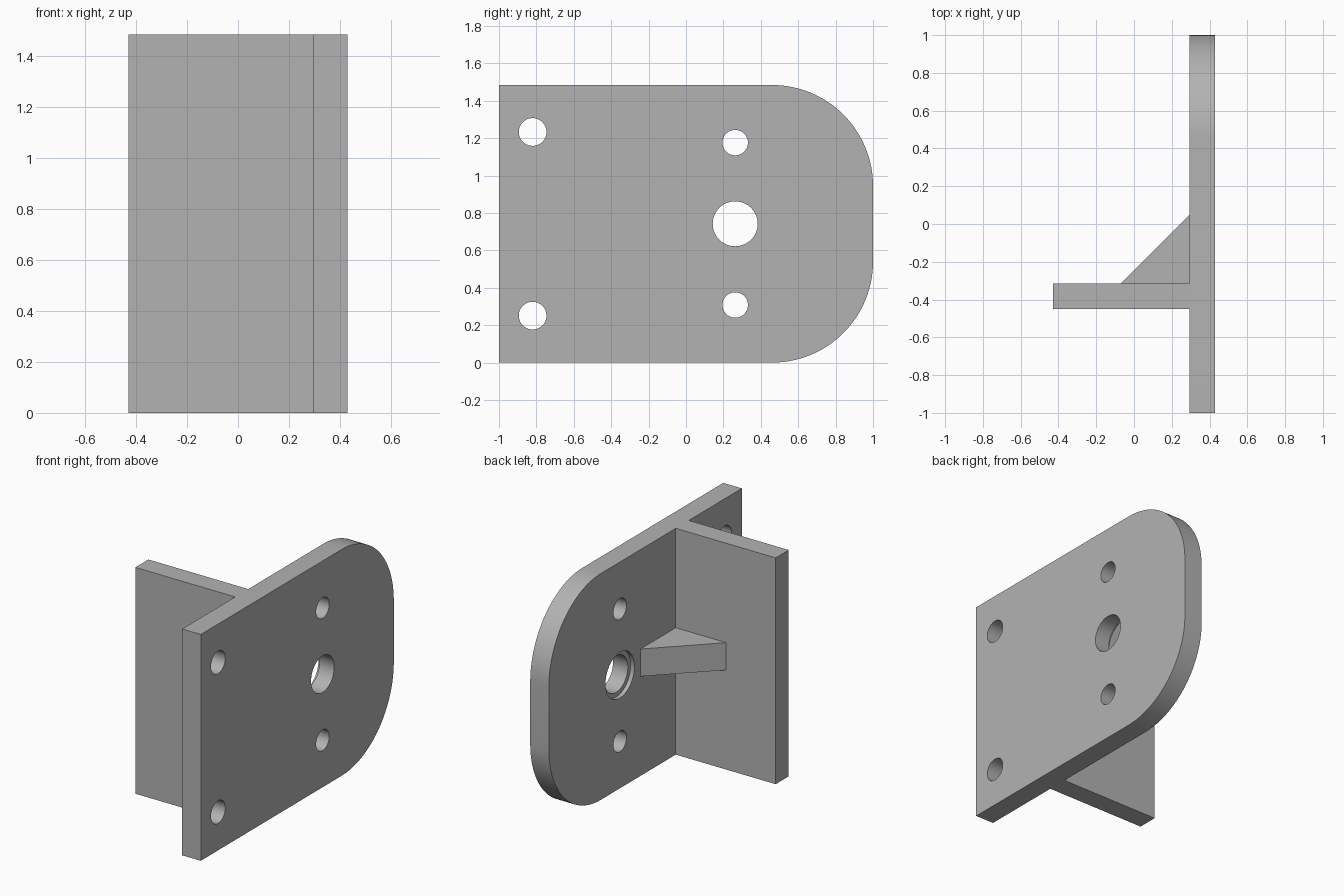
import bpy
import bmesh
from math import pi, sin, cos, radians
from mathutils import Matrix

cube = bpy.data.objects.get("Cube")
if cube:
    bpy.data.objects.remove(cube, do_unlink=True)

H = 1.484                      # overall height
INNER, OUTER = 0.295, 0.43     # faces of the main plate in x
FRONT, BACK = -0.45, -0.315    # faces of the flange in y
MID = H / 2

grey = bpy.data.materials.new("plain grey")
grey.use_nodes = True
grey.diffuse_color = (0.45, 0.45, 0.45, 1)
grey.node_tree.nodes["Principled BSDF"].inputs["Base Color"].default_value = grey.diffuse_color


def add_object(name, bm):
    bmesh.ops.recalc_face_normals(bm, faces=bm.faces)
    mesh = bpy.data.meshes.new(name)
    bm.to_mesh(mesh)
    bm.free()
    mesh.materials.append(grey)
    obj = bpy.data.objects.new(name, mesh)
    bpy.context.collection.objects.link(obj)
    return obj


def prism(name, profile, direction):
    """Extrude a closed outline along a direction."""
    bm = bmesh.new()
    face = bm.faces.new([bm.verts.new(p) for p in profile])
    new = bmesh.ops.extrude_face_region(bm, geom=[face])["geom"]
    verts = [v for v in new if isinstance(v, bmesh.types.BMVert)]
    bmesh.ops.translate(bm, verts=verts, vec=direction)
    return add_object(name, bm)


def drill(target, y, z, radius, x0, x1):
    """Cut a round hole along x."""
    bm = bmesh.new()
    place = Matrix.Translation(((x0 + x1) / 2, y, z)) @ Matrix.Rotation(pi / 2, 4, 'Y')
    bmesh.ops.create_cone(bm, cap_ends=True, segments=64, radius1=radius,
                          radius2=radius, depth=x1 - x0, matrix=place)
    cutter = add_object("hole_cutter", bm)
    cutter.hide_render = True
    mod = target.modifiers.new("hole", 'BOOLEAN')
    mod.operation = 'DIFFERENCE'
    mod.solver = 'EXACT'
    mod.object = cutter
    bpy.context.view_layer.objects.active = target
    bpy.ops.object.modifier_apply(modifier=mod.name)
    bpy.data.objects.remove(cutter, do_unlink=True)


# Main plate: square front end, two rounded corners at the back
R, STEPS = 0.54, 32
outline = [(INNER, -1, H), (INNER, -1, 0)]
for z, start in ((R, -pi / 2), (H - R, 0)):
    for i in range(STEPS + 1):
        a = start + pi / 2 * i / STEPS
        outline.append((INNER, 1 - R + R * cos(a), z + R * sin(a)))
plate = prism("main_plate", outline, (OUTER - INNER, 0, 0))

# Mounting holes, pin holes, and the centre hole with its shallow counterbore
for side in (-1, 1):
    drill(plate, -0.82, MID + side * 0.491, 0.074, 0.2, 0.5)
    drill(plate, 0.263, MID + side * 0.434, 0.068, 0.2, 0.5)
drill(plate, 0.263, MID, 0.12, 0.2, 0.5)
drill(plate, 0.263, MID, 0.15, 0.2, INNER + 0.027)

# Flange standing square to the plate
prism("flange", [(-OUTER, FRONT, 0), (INNER, FRONT, 0),
                 (INNER, BACK, 0), (-OUTER, BACK, 0)], (0, 0, H))

# Triangular rib bracing the inside corner
LEG = 0.365
prism("corner_rib", [(INNER, BACK, MID - 0.09), (INNER, BACK + LEG, MID - 0.09),
                     (INNER - LEG, BACK, MID - 0.09)], (0, 0, 0.18))

# Smooth the curved walls, keep the edges crisp
bpy.ops.object.select_all(action='DESELECT')
plate.select_set(True)
bpy.context.view_layer.objects.active = plate
bpy.ops.object.shade_smooth_by_angle(angle=radians(30))
